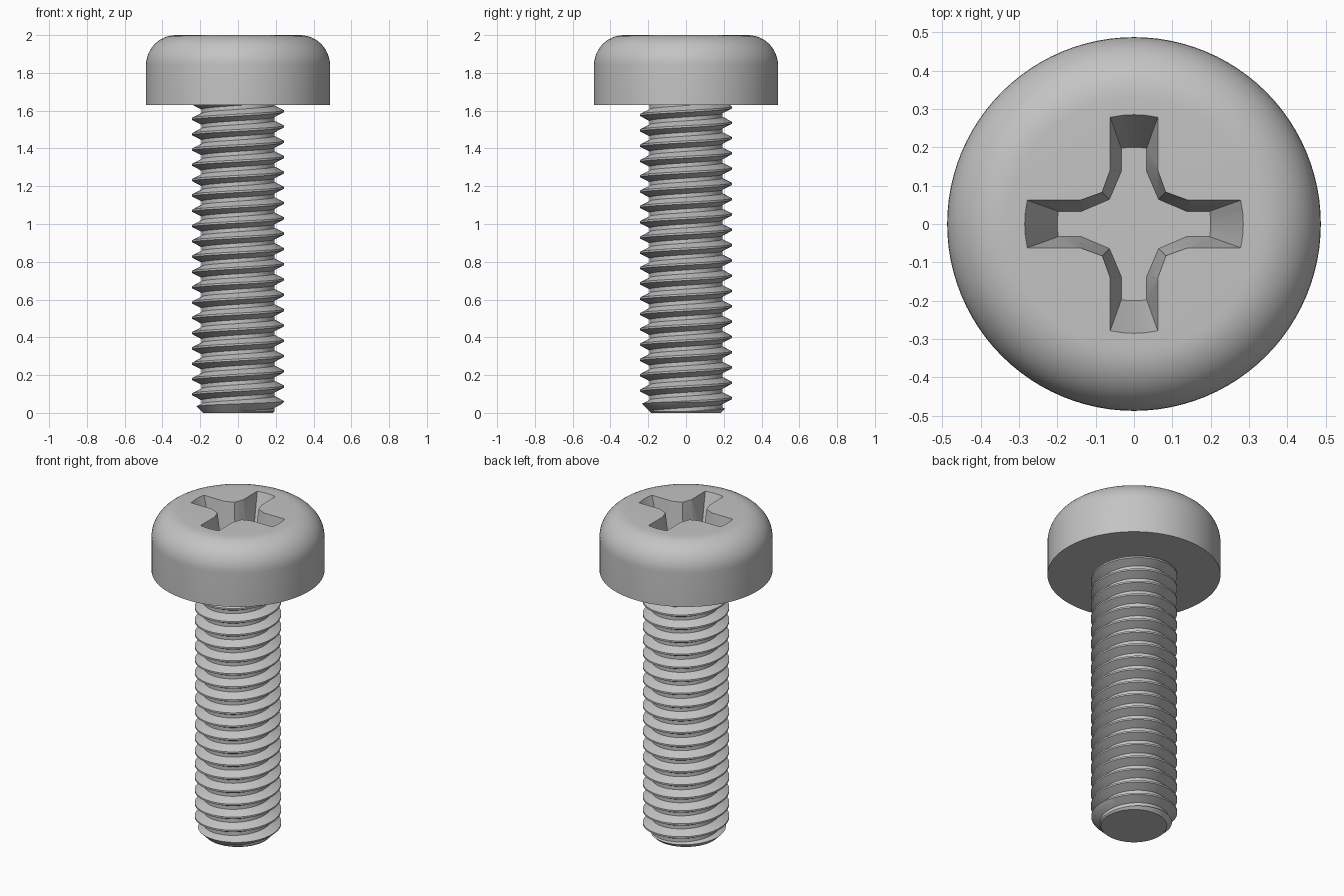
import bpy, bmesh
from math import pi, cos, sin, asin
from mathutils import Vector

SEG = 96
HEAD_BOTTOM, TOP = 1.631, 2.0

cube = bpy.data.objects.get("Cube")
if cube:
    bpy.data.objects.remove(cube, do_unlink=True)

steel = bpy.data.materials.new("grey steel")
steel.use_nodes = True
GREY = (0.55, 0.55, 0.55, 1)
steel.diffuse_color = GREY
for node in steel.node_tree.nodes:
    if node.type == 'BSDF_PRINCIPLED':
        node.inputs["Base Color"].default_value = GREY


def make_object(name, bm):
    bmesh.ops.recalc_face_normals(bm, faces=bm.faces)
    mesh = bpy.data.meshes.new(name)
    bm.to_mesh(mesh)
    bm.free()
    mesh.materials.append(steel)
    obj = bpy.data.objects.new(name, mesh)
    bpy.context.collection.objects.link(obj)
    return obj


def lathe(name, profile):
    """Turn a closed (radius, height) profile that starts and ends on the axis."""
    bm = bmesh.new()
    verts = [bm.verts.new((r, 0, z)) for r, z in profile]
    edges = [bm.edges.new(pair) for pair in zip(verts, verts[1:])]
    bmesh.ops.spin(bm, geom=verts + edges, cent=(0, 0, 0), axis=(0, 0, 1),
                   angle=2 * pi, steps=SEG, use_duplicate=False)
    bmesh.ops.remove_doubles(bm, verts=bm.verts, dist=1e-5)
    return make_object(name, bm)


def select_only(obj):
    bpy.ops.object.select_all(action='DESELECT')
    obj.select_set(True)
    bpy.context.view_layer.objects.active = obj


def boolean(obj, cutter, operation):
    cutter.hide_render = True
    mod = obj.modifiers.new("cut", 'BOOLEAN')
    mod.operation, mod.solver, mod.object = operation, 'EXACT', cutter
    select_only(obj)
    bpy.ops.object.modifier_apply(modifier=mod.name)
    bpy.data.objects.remove(cutter, do_unlink=True)


def smooth(obj):
    select_only(obj)
    bpy.ops.object.shade_smooth_by_angle(angle=pi / 6)


# Pan head: straight side, quarter-round shoulder, flat top
R_HEAD, ROUND = 0.487, 0.16
shoulder = [(R_HEAD - ROUND + ROUND * cos(a), TOP - ROUND + ROUND * sin(a))
            for a in (i * pi / 24 for i in range(13))]
head = lathe("head", [(0, HEAD_BOTTOM), (R_HEAD, HEAD_BOTTOM)] + shoulder + [(0, TOP)])


# Cross recess: tapered loft between a wide mouth and a narrow floor
def cross_outline(half_width, tip, inner, corner):
    spread = asin(half_width / tip)
    arm = [(inner, -half_width)]
    arm += [(tip * cos(spread * t), tip * sin(spread * t)) for t in (-1, -0.5, 0, 0.5, 1)]
    arm += [(inner, half_width), (corner, corner)]
    points = []
    for turn in range(4):
        c, s = ((1, 0), (0, 1), (-1, 0), (0, -1))[turn]
        points += [Vector((x * c - y * s, x * s + y * c, 0)) for x, y in arm]
    return points


DEPTH = 0.23
mouth = cross_outline(0.062, 0.285, 0.14, 0.083)
floor = cross_outline(0.033, 0.2, 0.137, 0.064)
bm = bmesh.new()
rings = []
for t in (-0.1, 1):
    rings.append([bm.verts.new(m.lerp(f, t) + Vector((0, 0, TOP - DEPTH * t)))
                  for m, f in zip(mouth, floor)])
    bm.faces.new(rings[-1])
count = len(mouth)
for i in range(count):
    j = (i + 1) % count
    bm.faces.new((rings[0][i], rings[0][j], rings[1][j], rings[1][i]))
boolean(head, make_object("recess_cutter", bm), 'DIFFERENCE')
smooth(head)

# Threaded shank: right-hand helical grid, cut flat at both ends
PITCH, R_CREST, R_ROOT = 0.081, 0.243, 0.193
TURNS = 25
START = 1.597 - 22 * PITCH
tooth = [(-1 / 16, R_CREST), (1 / 16, R_CREST), (3 / 8, R_ROOT), (5 / 8, R_ROOT)]
bm = bmesh.new()
columns = []
for k in range(SEG):
    a = 2 * pi * k / SEG
    columns.append([bm.verts.new((r * cos(a), r * sin(a),
                                  START + PITCH * (turn + f + k / SEG)))
                    for turn in range(TURNS) for f, r in tooth])
# The last column meets the first one a full turn higher
columns.append(columns[0][len(tooth):])
for left, right in zip(columns, columns[1:]):
    for i in range(len(columns[-1]) - 1):
        bm.faces.new((left[i], right[i], right[i + 1], left[i + 1]))
for height, direction in ((0, -1), (HEAD_BOTTOM + 0.005, 1)):
    cut = bmesh.ops.bisect_plane(bm, geom=bm.verts[:] + bm.edges[:] + bm.faces[:],
                                 dist=1e-6, plane_co=(0, 0, height),
                                 plane_no=(0, 0, direction), clear_outer=True)
    rim = [e for e in cut["geom_cut"] if isinstance(e, bmesh.types.BMEdge)]
    bmesh.ops.edgeloop_fill(bm, edges=rim)
shank = make_object("threaded_shank", bm)

# Chamfered lead-in at the tip
envelope = lathe("chamfer_envelope", [(0, -0.03), (0.155, -0.03), (0.275, 0.09),
                                      (0.275, 1.75), (0, 1.75)])
boolean(shank, envelope, 'INTERSECT')
smooth(shank)
